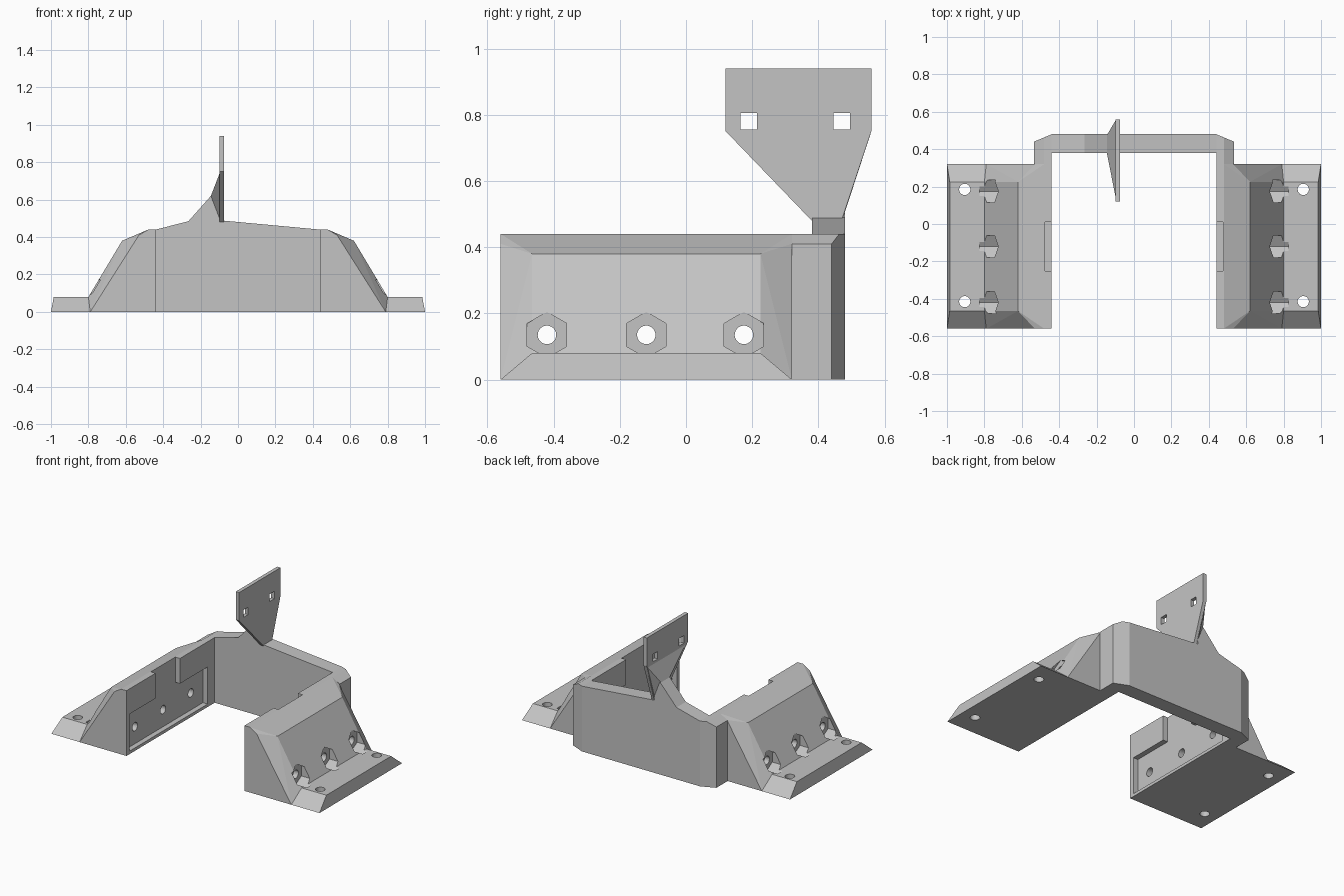
import bpy, bmesh, math
from mathutils import Matrix

if "Cube" in bpy.data.objects:
    bpy.data.objects.remove(bpy.data.objects["Cube"], do_unlink=True)

grey = bpy.data.materials.new("plain grey")
grey.use_nodes = True
grey.diffuse_color = (0.55, 0.55, 0.55, 1)
grey.node_tree.nodes["Principled BSDF"].inputs["Base Color"].default_value = grey.diffuse_color


def finish(name, bm):
    bmesh.ops.recalc_face_normals(bm, faces=bm.faces)
    mesh = bpy.data.meshes.new(name)
    bm.to_mesh(mesh)
    bm.free()
    mesh.materials.append(grey)
    obj = bpy.data.objects.new(name, mesh)
    bpy.context.collection.objects.link(obj)
    return obj


def hull(name, points):
    bm = bmesh.new()
    for p in points:
        bm.verts.new(p)
    res = bmesh.ops.convex_hull(bm, input=bm.verts)
    junk = [g for g in res["geom_interior"] if isinstance(g, bmesh.types.BMVert)]
    bmesh.ops.delete(bm, geom=junk, context="VERTS")
    bmesh.ops.dissolve_limit(bm, angle_limit=0.01, verts=bm.verts, edges=bm.edges)
    return finish(name, bm)


def prism(name, points, offset):
    bm = bmesh.new()
    face = bm.faces.new([bm.verts.new(p) for p in points])
    new = bmesh.ops.extrude_face_region(bm, geom=[face])["geom"]
    bmesh.ops.translate(bm, vec=offset, verts=[g for g in new if isinstance(g, bmesh.types.BMVert)])
    return finish(name, bm)


def box(name, lo, hi):
    return hull(name, [(x, y, z) for x in (lo[0], hi[0]) for y in (lo[1], hi[1]) for z in (lo[2], hi[2])])


def rod(sides, radius, length, centre, axis):
    # Six-sided rods along x have a point at the top
    bm = bmesh.new()
    turn = Matrix.Rotation(math.pi / 2, 4, "Y") if axis == "x" else Matrix()
    spin = Matrix.Rotation(0 if sides == 6 else 0.1, 4, "Z")
    bmesh.ops.create_cone(bm, cap_ends=True, segments=sides, radius1=radius, radius2=radius,
                          depth=length, matrix=Matrix.Translation(centre) @ turn @ spin)
    if sides == 6:
        top = max(v.co.z for v in bm.verts) - centre[2]
        if top < radius * 0.95:
            bmesh.ops.rotate(bm, cent=centre, matrix=Matrix.Rotation(math.pi / 6, 3, "X"), verts=bm.verts)
    return finish("cutter", bm)


def combine(obj, other, operation):
    mod = obj.modifiers.new("combine", "BOOLEAN")
    mod.operation, mod.solver, mod.object = operation, "EXACT", other
    bpy.context.view_layer.objects.active = obj
    bpy.ops.object.modifier_apply(modifier=mod.name)
    bpy.data.objects.remove(other, do_unlink=True)


FRONT, BACK = -0.56, 0.32
IN_FRONT, IN_BACK = -0.465, 0.225

for side, s in (("left", 1), ("right", -1)):
    # Side block with bevelled ends
    end = [(0.44, 0), (0.79, 0), (0.53, 0.41), (0.48, 0.44), (0.44, 0.44)]
    ridge = [(0.8, 0.08), (0.62, 0.38)]
    pts = [(s * x, y, z) for y in (FRONT, BACK) for x, z in end]
    pts += [(s * x, y, z) for y in (IN_FRONT, IN_BACK) for x, z in ridge]
    block = hull(side + "_mounting_block", pts)

    # Flange with sloping ends
    pts = [(s * x, y, 0) for x in (0.7, 1) for y in (FRONT, BACK)]
    pts += [(s * x, y, 0.08) for x in (0.7, 0.985) for y in (IN_FRONT, IN_BACK)]
    combine(block, hull("flange", pts), "UNION")

    # Shallow inner recess with a slot open at the top
    combine(block, box("cutter", (s * 0.4, -0.53, 0.02), (s * 0.475, 0.305, 0.27)), "DIFFERENCE")
    combine(block, box("cutter", (s * 0.4, -0.25, 0.2), (s * 0.475, 0.01, 0.5)), "DIFFERENCE")

    # Hexagonal nut pockets with bolt holes through the wall
    for y in (-0.42, -0.12, 0.175):
        combine(block, rod(6, 0.069, 0.1, (s * 0.775, y, 0.135), "x"), "DIFFERENCE")
        combine(block, rod(24, 0.028, 0.6, (s * 0.6, y, 0.135), "x"), "DIFFERENCE")

    # Vertical screw holes in the flange
    for y in (-0.415, 0.185):
        combine(block, rod(24, 0.03, 0.4, (s * 0.905, y, 0.05), "z"), "DIFFERENCE")

    # Chamfered corner of the rear wall
    plan = [(0.44, 0.32, 0.44), (0.48, 0.32, 0.44), (0.535, 0.32, 0.41),
            (0.535, 0.44, 0.41), (0.48, 0.463, 0.44), (0.44, 0.48, 0.44)]
    hull(side + "_rear_corner", [(s * x, y, z) for x, y, top in plan for z in (0, top)])

# Rear wall rising to the plate
profile = [(-0.44, 0), (0.44, 0), (0.44, 0.44), (-0.1, 0.49), (-0.1, 0.62),
           (-0.145, 0.62), (-0.265, 0.485), (-0.44, 0.44)]
prism("rear_wall", [(x, 0.38, z) for x, z in profile], (0, 0.1, 0))

# Flared gusset behind the plate
hull("plate_gusset", [(-0.095, 0.125, 0.75), (-0.095, 0.56, 0.75)]
     + [(x, y, z) for x, z in ((-0.095, 0.49), (-0.145, 0.62)) for y in (0.38, 0.475)])

# Upright plate with two square holes
outline = [(0.12, 0.94), (0.56, 0.94), (0.56, 0.75), (0.47, 0.48), (0.38, 0.48), (0.12, 0.75)]
plate = prism("upright_plate", [(-0.1, y, z) for y, z in outline], (0.025, 0, 0))
for y in (0.19, 0.47):
    combine(plate, box("cutter", (-0.2, y - 0.025, 0.755), (0, y + 0.025, 0.805)), "DIFFERENCE")
